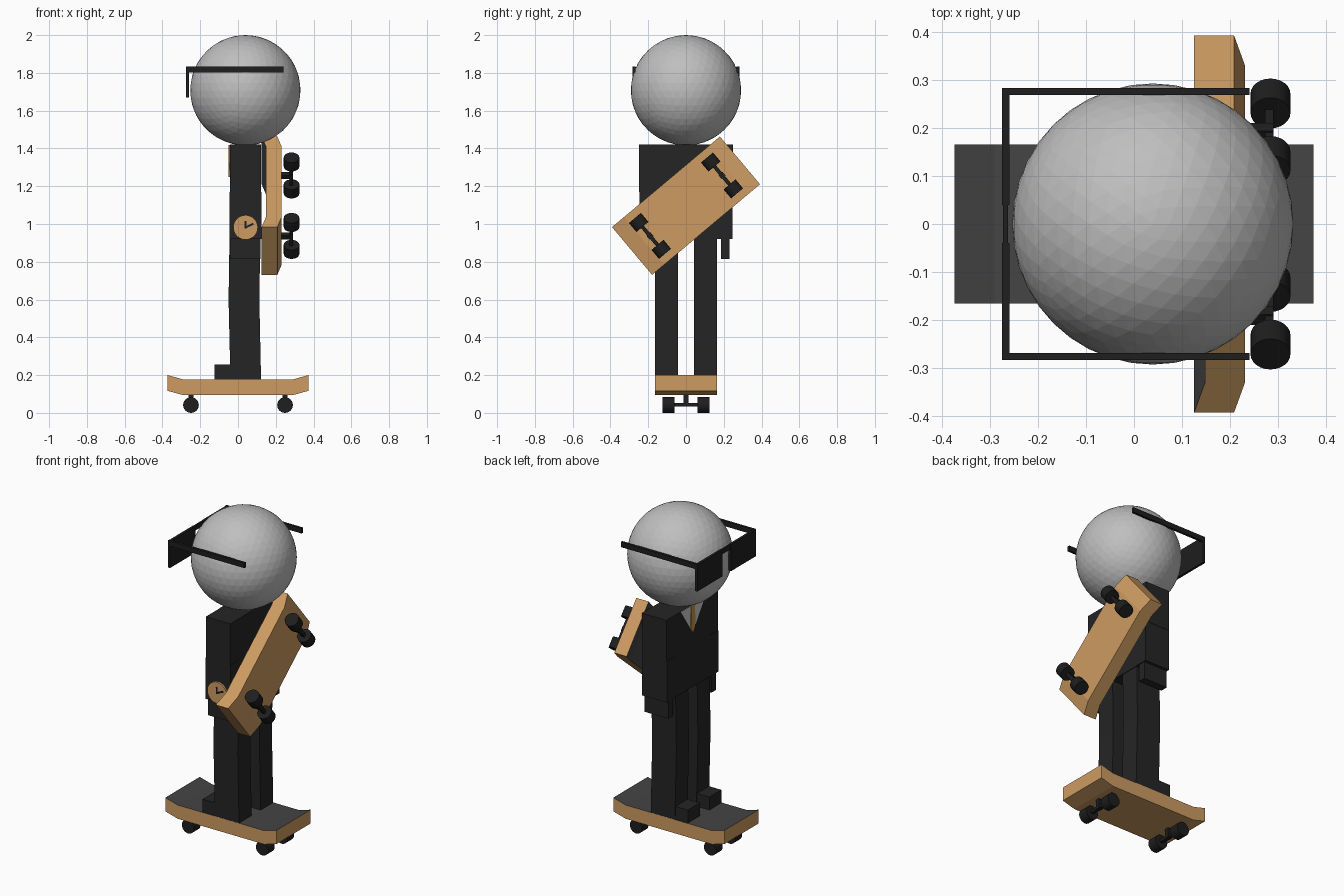
import bpy, bmesh, math
from mathutils import Matrix, Vector

if "Cube" in bpy.data.objects:
    bpy.data.objects.remove(bpy.data.objects["Cube"])


def material(name, r, g, b):
    m = bpy.data.materials.new(name)
    m.diffuse_color = (r, g, b, 1)
    m.use_nodes = True
    m.node_tree.nodes["Principled BSDF"].inputs["Base Color"].default_value = m.diffuse_color
    return m


WOOD = material("wood", 0.61, 0.33, 0.122)
BLACK = material("suit_black", 0.018, 0.018, 0.018)
RUBBER = material("wheel_black", 0.013, 0.013, 0.013)
GRIP = material("grip_grey", 0.058, 0.058, 0.058)
SKIN = material("head_grey", 0.52, 0.52, 0.52)
SHIRT = material("shirt_white", 0.6, 0.6, 0.6)
GOLD = material("tie_gold", 0.55, 0.3, 0.06)


def finish(name, bm, mats, mtx=None):
    bmesh.ops.recalc_face_normals(bm, faces=bm.faces[:])
    me = bpy.data.meshes.new(name)
    bm.to_mesh(me)
    bm.free()
    for m in mats:
        me.materials.append(m)
    if mtx is not None:
        me.transform(mtx)
    ob = bpy.data.objects.new(name, me)
    bpy.context.collection.objects.link(ob)
    return ob


def box(name, x, y, z, mat, mtx=None):
    """Box from (min, max) ranges."""
    bm = bmesh.new()
    bmesh.ops.create_cube(bm, size=1)
    for v in bm.verts:
        v.co = Vector([r[0] if c < 0 else r[1] for c, r in zip(v.co, (x, y, z))])
    return finish(name, bm, [mat], mtx)


def prism(name, outline, y0, y1, mats, mtx=None, top_rule=False):
    """Extrude an x/z outline along y; top_rule paints upward faces with slot 1."""
    bm = bmesh.new()
    f = bm.faces.new([bm.verts.new((x, y0, z)) for x, z in outline])
    ext = bmesh.ops.extrude_face_region(bm, geom=[f])
    for v in ext["geom"]:
        if isinstance(v, bmesh.types.BMVert):
            v.co.y = y1
    bmesh.ops.recalc_face_normals(bm, faces=bm.faces[:])
    if top_rule:
        for face in bm.faces:
            face.material_index = 1 if face.normal.z > 0.5 else 0
    return finish(name, bm, mats, mtx)


def cylinder(name, centre, r, depth, mat, mtx=None, segs=24):
    """Cylinder lying along y."""
    bm = bmesh.new()
    bmesh.ops.create_cone(bm, cap_ends=True, segments=segs, radius1=r, radius2=r, depth=depth,
                          matrix=Matrix.Translation(centre) @ Matrix.Rotation(math.pi / 2, 4, 'X'))
    ob = finish(name, bm, [mat], mtx)
    bpy.context.view_layer.objects.active = ob
    ob.select_set(True)
    bpy.ops.object.shade_smooth_by_angle(angle=math.radians(35))
    ob.select_set(False)
    return ob


def skateboard(prefix, mtx):
    # deck with upturned ends
    deck = [(-0.373, 0.2), (-0.373, 0.117), (-0.29, 0.094), (0.29, 0.094),
            (0.373, 0.117), (0.373, 0.2), (0.29, 0.177), (-0.29, 0.177)]
    prism(prefix + "_deck", deck, -0.165, 0.165, [WOOD, GRIP], mtx, True)
    for end, x in (("front", -0.249), ("rear", 0.249)):
        # truck and wheels
        box(f"{prefix}_{end}_post", (x - 0.014, x + 0.014), (-0.013, 0.013), (0.035, 0.096), RUBBER, mtx)
        box(f"{prefix}_{end}_axle", (x - 0.01, x + 0.01), (-0.07, 0.07), (0.035, 0.053), RUBBER, mtx)
        for s in (-1, 1):
            cylinder(f"{prefix}_{end}_wheel", (x, s * 0.093, 0.0415), 0.0415, 0.062, RUBBER, mtx)


# board under the feet, and a second one slung across the back
skateboard("ridden_board", Matrix.Identity(4))
c, s = math.cos(math.radians(40)), math.sin(math.radians(40))
skateboard("carried_board", Matrix(((0, 0, -1, 0.325), (c, s, 0, 0),
                                    (s, -c, 0, 1.097), (0, 0, 0, 1))))

# head
bm = bmesh.new()
bmesh.ops.create_icosphere(bm, subdivisions=4, radius=0.292, matrix=Matrix.Translation((0.039, 0, 1.708)))
finish("head", bm, [SKIN])

# torso
FX, BX = -0.042, 0.122
box("torso", (FX, BX), (-0.165, 0.165), (0.92, 1.42), BLACK)

# arms, hands, legs, feet and spectacle sides
leg = [(-0.045, 0.921), (-0.05, 0.6), (-0.04, 0.177), (0.122, 0.177), (0.113, 0.6), (0.118, 0.921)]
for side, k in (("left", 1), ("right", -1)):
    def ys(a, b):
        return tuple(sorted((k * a, k * b)))
    box(side + "_upper_arm", (FX, BX), ys(0.165, 0.249), (1.17, 1.42), BLACK)
    box(side + "_forearm", (FX - 0.002, BX + 0.002), ys(0.165, 0.247), (0.92, 1.17), BLACK)
    box(side + "_hand", (FX, BX - 0.004), ys(0.185, 0.23), (0.815, 0.921), BLACK)
    prism(side + "_leg", leg, *ys(0.043, 0.164), [BLACK])
    box(side + "_shoe", (-0.125, 0.1), ys(0.046, 0.161), (0.176, 0.256), BLACK)
    box(side + "_spectacle_arm", (-0.274, 0.24), ys(0.268, 0.283), (1.803, 1.834), RUBBER)
    box(side + "_lens", (-0.274, -0.259), ys(0.04, 0.283), (1.67, 1.832), RUBBER)
box("spectacle_bridge", (-0.272, -0.262), (-0.045, 0.045), (1.803, 1.832), RUBBER)

# shirt front and tie, as thin plates on the chest
turn = Matrix.Rotation(math.pi / 2, 4, 'Z')
prism("shirt_front", [(-0.115, 1.419), (0.115, 1.419), (0, 1.25)], 0, 0.003, [SHIRT],
      Matrix.Translation((FX - 0.003, 0, 0)) @ turn @ Matrix.Translation((0, -0.003, 0)))
prism("tie", [(-0.018, 1.419), (0.018, 1.419), (0.02, 1.28), (0, 1.25), (-0.02, 1.28)], 0, 0.007, [GOLD],
      Matrix.Translation((FX - 0.006, 0, 0)) @ turn @ Matrix.Translation((0, -0.006, 0)))

# clock-like watch on the right forearm
cylinder("watch_face", (0.04, -0.252, 0.982), 0.065, 0.014, WOOD, segs=32)
for name, angle, length in (("watch_minute_hand", 25, 0.046), ("watch_hour_hand", 92, 0.034)):
    box(name, (-0.005, length), (-0.002, 0.002), (-0.005, 0.005), RUBBER,
        Matrix.Translation((0.04, -0.26, 0.982)) @ Matrix.Rotation(-math.radians(angle), 4, 'Y'))
